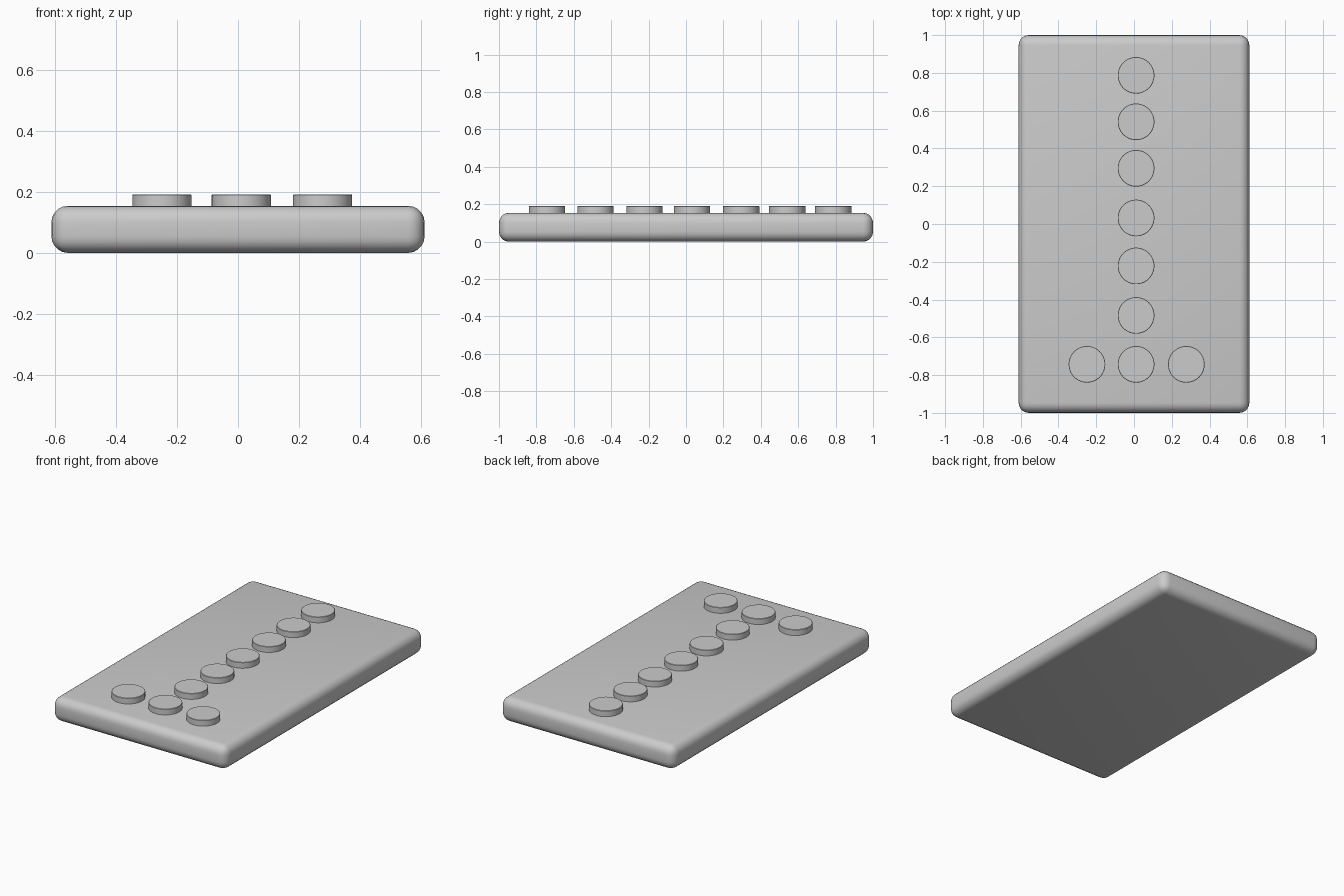
import bpy

if "Cube" in bpy.data.objects:
    bpy.data.objects.remove(bpy.data.objects["Cube"])


def smooth(obj):
    bpy.context.view_layer.objects.active = obj
    obj.select_set(True)
    bpy.ops.object.shade_smooth_by_angle()
    obj.select_set(False)


def add_bevel(obj, width, segments):
    mod = obj.modifiers.new("rounding", "BEVEL")
    mod.width = width
    mod.segments = segments
    mod.limit_method = "ANGLE"
    bpy.ops.object.modifier_apply(modifier=mod.name)


# Board: a flat slab with rounded edges
HEIGHT = 0.154
bpy.ops.mesh.primitive_cube_add(size=1, location=(0, 0, HEIGHT / 2))
board = bpy.context.object
board.name = "board"
board.scale = (1.222, 2.0, HEIGHT)
bpy.ops.object.transform_apply(location=False, rotation=False, scale=True)
add_bevel(board, 0.054, 5)
smooth(board)


# Round studs: a long centre row, with one more on each side at the front
def stud(x, y):
    bottom, top = HEIGHT - 0.01, 0.191
    bpy.ops.mesh.primitive_cylinder_add(
        vertices=48, radius=0.097, depth=top - bottom,
        location=(x, y, (bottom + top) / 2))
    obj = bpy.context.object
    obj.name = "stud"
    add_bevel(obj, 0.002, 1)
    smooth(obj)


CENTRE_X = 0.011
for y in (0.787, 0.541, 0.295, 0.032, -0.222, -0.484, -0.743):
    stud(CENTRE_X, y)
for x in (-0.249, 0.277):
    stud(x, -0.743)
